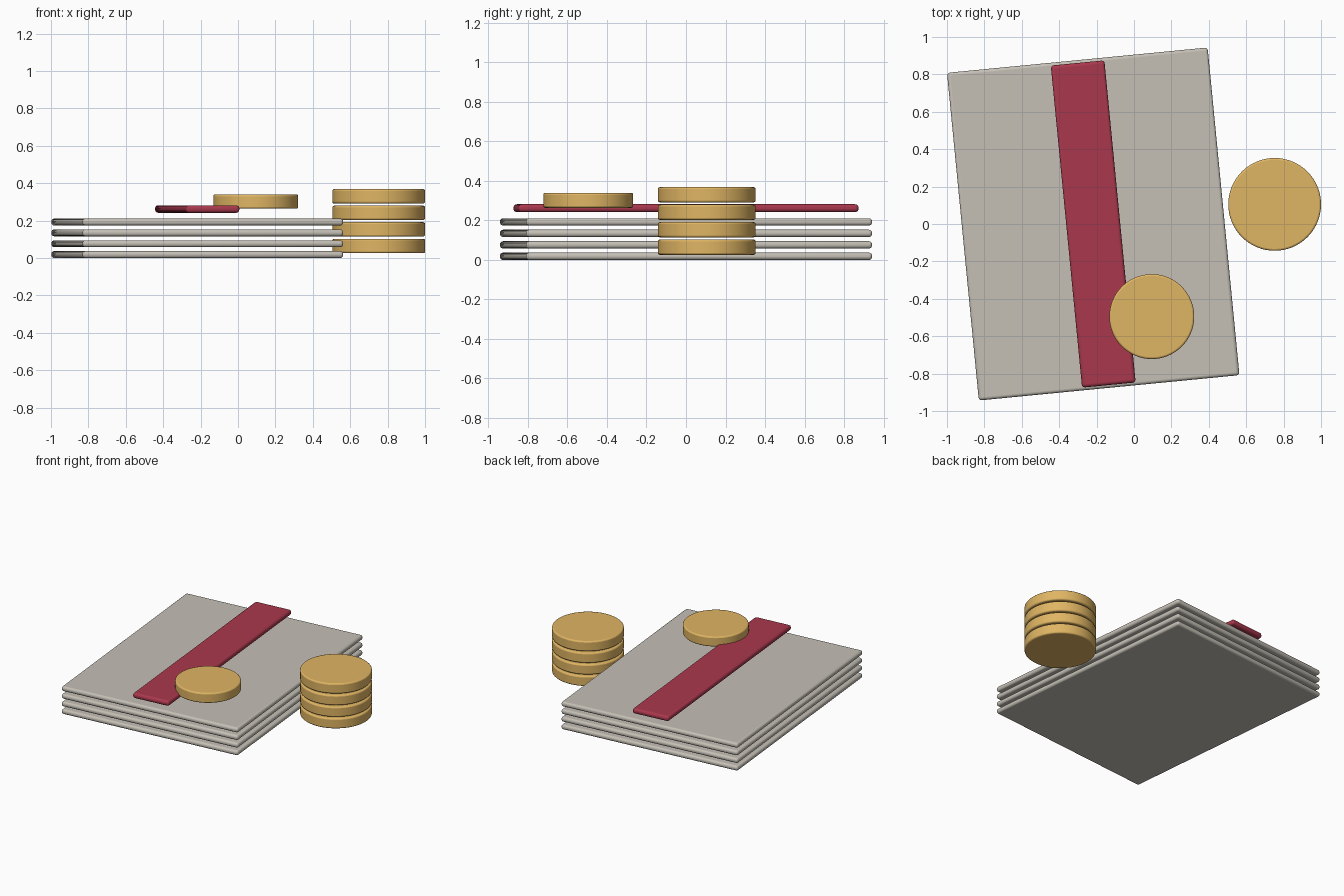
import bpy, math

if "Cube" in bpy.data.objects:
    bpy.data.objects.remove(bpy.data.objects["Cube"])

ANGLE = math.radians(-5.55)


def material(name, rgb):
    m = bpy.data.materials.new(name)
    m.diffuse_color = (*rgb, 1)
    m.use_nodes = True
    m.node_tree.nodes["Principled BSDF"].inputs["Base Color"].default_value = m.diffuse_color
    return m


paper = material("warm grey paper", (0.56, 0.53, 0.47))
red = material("crimson ribbon", (0.40, 0.040, 0.075))
gold = material("gold", (0.74, 0.46, 0.125))


def finish(ob, name, mat, bevel, segments):
    """Name, colour, round and smooth a part."""
    ob.name = name
    ob.data.materials.append(mat)
    mod = ob.modifiers.new("Rounded edges", 'BEVEL')
    mod.width = bevel
    mod.segments = segments
    mod.limit_method = 'ANGLE'
    mod.angle_limit = math.radians(40)
    bpy.ops.object.shade_smooth_by_angle(angle=math.radians(35))


def slab(name, x, y, z0, w, l, h, mat, bevel):
    bpy.ops.mesh.primitive_cube_add(size=1, location=(x, y, z0 + h / 2))
    ob = bpy.context.object
    ob.scale = (w, l, h)
    bpy.ops.object.transform_apply(location=False, rotation=False, scale=True)
    ob.rotation_euler.z = -ANGLE
    finish(ob, name, mat, bevel, 4)


def coin(name, x, y, z0, r, h):
    bpy.ops.mesh.primitive_cylinder_add(vertices=64, radius=r, depth=h,
                                        location=(x, y, z0 + h / 2))
    finish(bpy.context.object, name, gold, 0.010, 3)


# Stack of thin sheets with gaps between them
for i in range(4):
    slab(f"sheet_{i + 1}", -0.218, 0, 0.058 * i, 1.40, 1.76, 0.037, paper, 0.016)

# Ribbon strip lying lengthwise above the sheets
slab("ribbon", -0.218, 0, 0.242, 0.288, 1.73, 0.040, red, 0.017)

# Loose coin resting on the ribbon
coin("loose_coin", 0.095, -0.495, 0.264, 0.227, 0.076)

# Stack of coins beside the sheets
for i in range(4):
    coin(f"stacked_coin_{i + 1}", 0.752, 0.105, 0.026 + 0.0885 * i, 0.248, 0.077)
